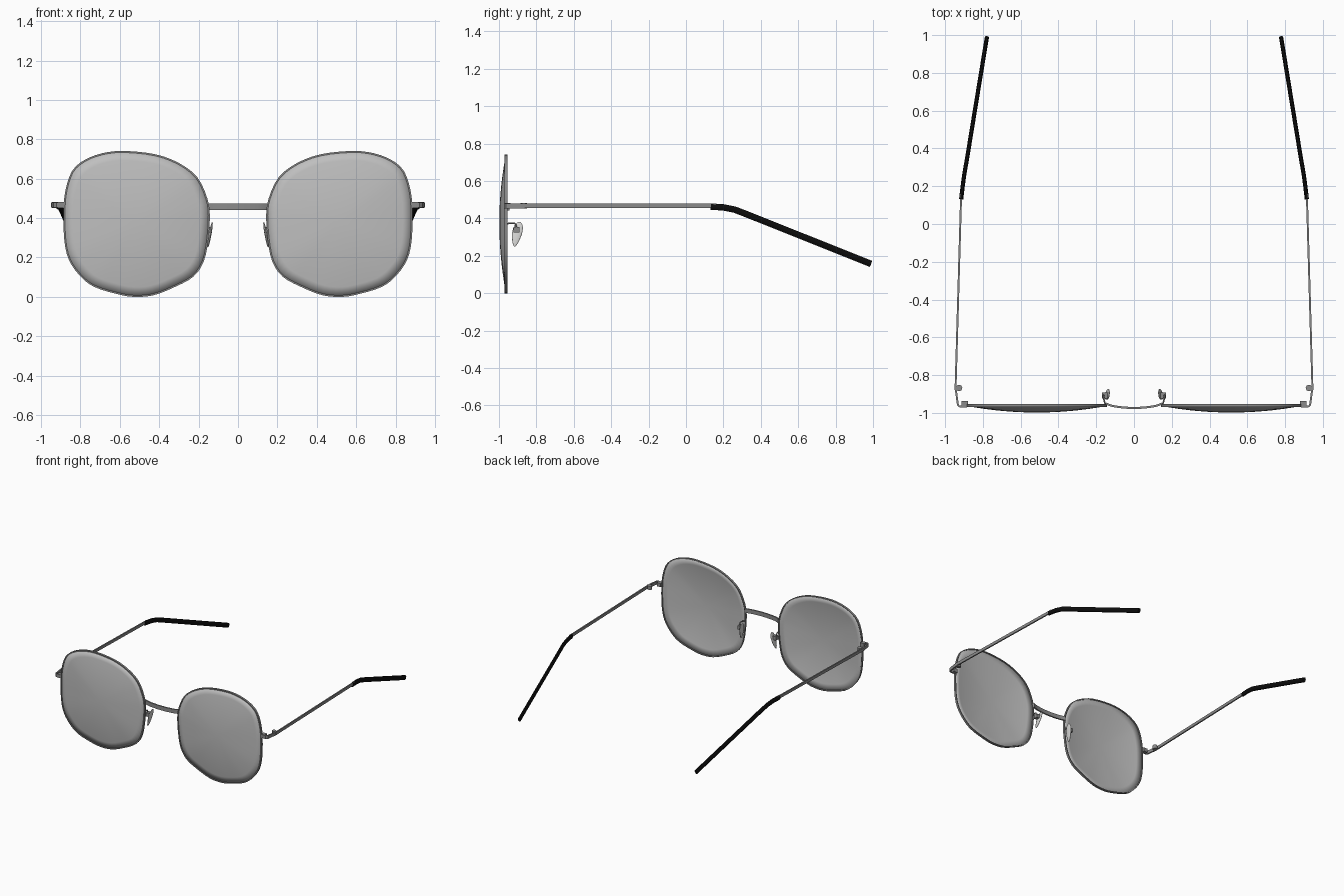
import bpy, bmesh, math
from mathutils import Vector

cube = bpy.data.objects.get("Cube")
if cube:
    bpy.data.objects.remove(cube, do_unlink=True)


def material(name, color, rough=0.4):
    m = bpy.data.materials.new(name)
    m.use_nodes = True
    m.diffuse_color = (*color, 1)
    bsdf = m.node_tree.nodes["Principled BSDF"]
    bsdf.inputs["Base Color"].default_value = (*color, 1)
    bsdf.inputs["Roughness"].default_value = rough
    return m


LENS = material("grey lens", (0.52, 0.52, 0.52))
METAL = material("grey metal", (0.26, 0.26, 0.26))
PAD = material("pale silicone", (0.66, 0.66, 0.65))
BLACK = material("black plastic", (0.004, 0.004, 0.004))


def finish(name, bm, mat, angle=35):
    bmesh.ops.recalc_face_normals(bm, faces=bm.faces)
    mesh = bpy.data.meshes.new(name)
    bm.to_mesh(mesh)
    bm.free()
    mesh.materials.append(mat)
    ob = bpy.data.objects.new(name, mesh)
    bpy.context.collection.objects.link(ob)
    bpy.ops.object.select_all(action='DESELECT')
    ob.select_set(True)
    bpy.context.view_layer.objects.active = ob
    bpy.ops.object.shade_smooth_by_angle(angle=math.radians(angle))
    return ob


def smooth(points, steps, closed=False):
    """Catmull-Rom curve through the points."""
    pts = [Vector(p) for p in points]
    n = len(pts)
    at = (lambda i: pts[i % n]) if closed else (lambda i: pts[max(0, min(n - 1, i))])
    out = []
    for i in range(n if closed else n - 1):
        a, b, c, d = (at(i + k) for k in (-1, 0, 1, 2))
        for s in range(steps):
            t = s / steps
            out.append(0.5 * (2 * b + (c - a) * t + (2 * a - 5 * b + 4 * c - d) * t * t
                              + (3 * b - a - 3 * c + d) * t ** 3))
    return out if closed else out + [pts[-1]]


def sweep(name, path, width, height, mat, up=(0, 0, 1), sides=4, closed=False):
    """Run a rectangular (4 sides) or rounded section along a path."""
    bm = bmesh.new()
    pts = [Vector(p) for p in path]
    n = len(pts)
    grow = math.sqrt(2) if sides == 4 else 1
    rings = []
    for i, p in enumerate(pts):
        before = pts[i - 1] if closed or i else p
        after = pts[(i + 1) % n] if closed or i < n - 1 else p
        t = (after - before).normalized()
        side = t.cross(Vector(up)).normalized()
        top = side.cross(t)
        ring = []
        for k in range(sides):
            a = 2 * math.pi * (k + 0.5) / sides
            ring.append(bm.verts.new(p + side * math.cos(a) * width / 2 * grow
                                     + top * math.sin(a) * height / 2 * grow))
        rings.append(ring)
    for i in range(n if closed else n - 1):
        r, q = rings[i], rings[(i + 1) % n]
        for k in range(sides):
            j = (k + 1) % sides
            bm.faces.new((r[k], r[j], q[j], q[k]))
    if not closed:
        bm.faces.new(rings[0])
        bm.faces.new(rings[-1])
    return finish(name, bm, mat)


def block(name, centre, size, mat):
    bm = bmesh.new()
    bmesh.ops.create_cube(bm, size=1)
    bmesh.ops.scale(bm, vec=size, verts=bm.verts)
    bmesh.ops.translate(bm, vec=centre, verts=bm.verts)
    return finish(name, bm, mat)


def lens(name, outline, centre, mat):
    """Domed sheet bulging forward, thickened."""
    bm = bmesh.new()
    steps = 8
    rings = []
    for i in range(1, steps + 1):
        s = i / steps
        rings.append([bm.verts.new(centre + (p - centre) * s + Vector((0, -0.034 * (1 - s * s), 0)))
                      for p in outline])
    tip = bm.verts.new(centre + Vector((0, -0.034, 0)))
    n = len(outline)
    for k in range(n):
        j = (k + 1) % n
        bm.faces.new((tip, rings[0][k], rings[0][j]))
        for r, q in zip(rings, rings[1:]):
            bm.faces.new((r[k], q[k], q[j], r[j]))
    ob = finish(name, bm, mat)
    mod = ob.modifiers.new("thickness", 'SOLIDIFY')
    mod.thickness = 0.004
    mod.offset = 0
    return ob


# Lens outline, x and z
OUTLINE = [(.58, .737), (.42, .72), (.30, .675), (.21, .605), (.16, .5), (.147, .415),
           (.155, .29), (.178, .18), (.23, .105), (.32, .055), (.43, .012), (.53, .004),
           (.62, .02), (.73, .055), (.8, .11), (.855, .19), (.878, .29), (.882, .44),
           (.872, .54), (.84, .635), (.78, .69), (.69, .725)]
Z = 0.467

for side, prefix in ((1, "left_"), (-1, "right_")):
    def at(x, y, z):
        return Vector((side * x, y, z))

    # Lens and thin rim
    edge = smooth([at(x, -0.962, z) for x, z in OUTLINE], 3, closed=True)
    lens(prefix + "lens", edge, at(0.515, -0.962, 0.38), LENS)
    sweep(prefix + "rim", edge, 0.008, 0.016, METAL, up=(0, 1, 0), closed=True)

    # End piece wrapping round to the hinge
    block(prefix + "end_block", at(0.897, -0.952, Z), (0.034, 0.03, 0.03), METAL)
    sweep(prefix + "end_piece", [at(.885, -.966, Z), at(.922, -.967, Z), at(.932, -.96, Z),
                                 at(.945, -.865, Z)], 0.01, 0.026, METAL)
    bm = bmesh.new()
    bmesh.ops.create_cone(bm, cap_ends=True, segments=16, radius1=0.017, radius2=0.017, depth=0.03)
    bmesh.ops.translate(bm, vec=at(0.926, -0.868, Z), verts=bm.verts)
    finish(prefix + "hinge", bm, METAL)

    # Temple arm and bent sleeve
    sweep(prefix + "temple", [at(.945, -.88, Z), at(.915, .16, Z)], 0.01, 0.023, METAL)
    sweep(prefix + "temple_sleeve", [at(.915, .132, .463), at(.907, .2, .459), at(.899, .26, .447),
                                     at(.885, .34, .416), at(.779, .988, .157)],
          0.024, 0.037, BLACK, sides=8)

    # Nose pad: teardrop disc leaning outwards towards the bottom
    bm = bmesh.new()
    bmesh.ops.create_uvsphere(bm, u_segments=20, v_segments=12, radius=1)
    for v in bm.verts:
        x, y, z = v.co
        w = 0.026 + 0.008 * z
        v.co = at(0.142 - 0.012 * z + 0.007 * x, -0.904 + w * y + 0.012 * z, 0.315 + 0.066 * z)
    finish(prefix + "nose_pad", bm, PAD, 60)
    block(prefix + "pad_mount", at(0.155, -0.907, 0.34), (0.03, 0.032, 0.03), METAL)
    sweep(prefix + "pad_arm", smooth([at(.15, -.96, .37), at(.158, -.935, .375),
                                      at(.162, -.912, .37), at(.16, -.907, .345)], 4),
          0.009, 0.009, METAL, up=(1, 0, 0), sides=8)

# Bridge bowed forward between the rims
sweep("bridge", smooth([(-.15, -.95, .457), (-.115, -.963, .457), (-.06, -.971, .457),
                        (0, -.974, .457), (.06, -.971, .457), (.115, -.963, .457),
                        (.15, -.95, .457)], 3), 0.011, 0.032, METAL)
